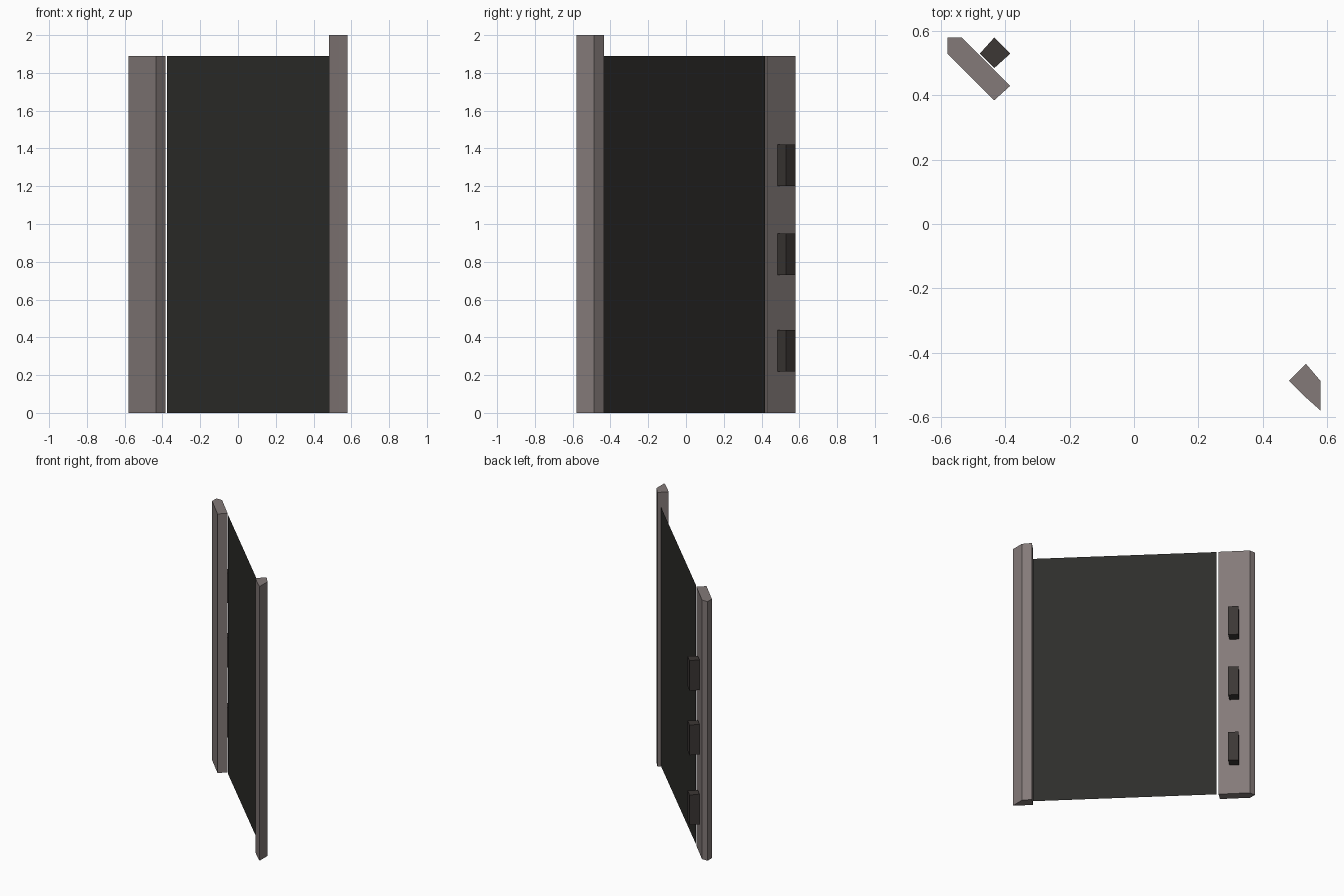
import bpy, bmesh

if "Cube" in bpy.data.objects:
    bpy.data.objects.remove(bpy.data.objects["Cube"])


def material(name, rgb):
    m = bpy.data.materials.new(name)
    m.diffuse_color = (*rgb, 1)
    m.use_nodes = True
    m.node_tree.nodes["Principled BSDF"].inputs["Base Color"].default_value = m.diffuse_color
    return m


def finish(name, bm, mat):
    mesh = bpy.data.meshes.new(name)
    bm.to_mesh(mesh)
    bm.free()
    mesh.materials.append(mat)
    obj = bpy.data.objects.new(name, mesh)
    bpy.context.collection.objects.link(obj)
    return obj


def prism(name, outline, z0, z1, mat):
    """Extrude a top-view outline from z0 to z1."""
    bm = bmesh.new()
    face = bm.faces.new([bm.verts.new((x, y, z0)) for x, y in outline])
    ext = bmesh.ops.extrude_face_region(bm, geom=[face])["geom"]
    verts = [v for v in ext if isinstance(v, bmesh.types.BMVert)]
    bmesh.ops.translate(bm, verts=verts, vec=(0, 0, z1 - z0))
    bmesh.ops.recalc_face_normals(bm, faces=bm.faces)
    return finish(name, bm, mat)


frame = material("frame_grey_brown", (0.23, 0.195, 0.19))
dark = material("panel_dark", (0.027, 0.026, 0.024))
hinge = material("hinge_dark", (0.045, 0.038, 0.035))

HEIGHT = 1.89

# Wide post on the hinge side, with a chamfered corner
prism("hinge_post", [(-0.58, 0.58), (-0.58, 0.53), (-0.435, 0.385),
                     (-0.385, 0.43), (-0.535, 0.58)], 0, HEIGHT, frame)

# Taller narrow post on the opposite side
prism("tall_post", [(0.482, -0.488), (0.535, -0.54), (0.58, -0.58),
                    (0.58, -0.488), (0.535, -0.435)], 0, 2.0, frame)

# Three blocks on the back of the hinge post
for i, z in enumerate((0.22, 0.73, 1.20)):
    prism(f"hinge_block_{i + 1}", [(-0.48, 0.53), (-0.435, 0.485),
                                   (-0.385, 0.53), (-0.435, 0.58)],
          z, z + 0.22, hinge)

# Thin sheet spanning the two posts
bm = bmesh.new()
(xa, ya), (xb, yb) = (-0.375, 0.418), (0.515, -0.45)
bm.faces.new([bm.verts.new(p) for p in ((xa, ya, 0), (xb, yb, 0),
                                        (xb, yb, HEIGHT), (xa, ya, HEIGHT))])
finish("panel", bm, dark)
